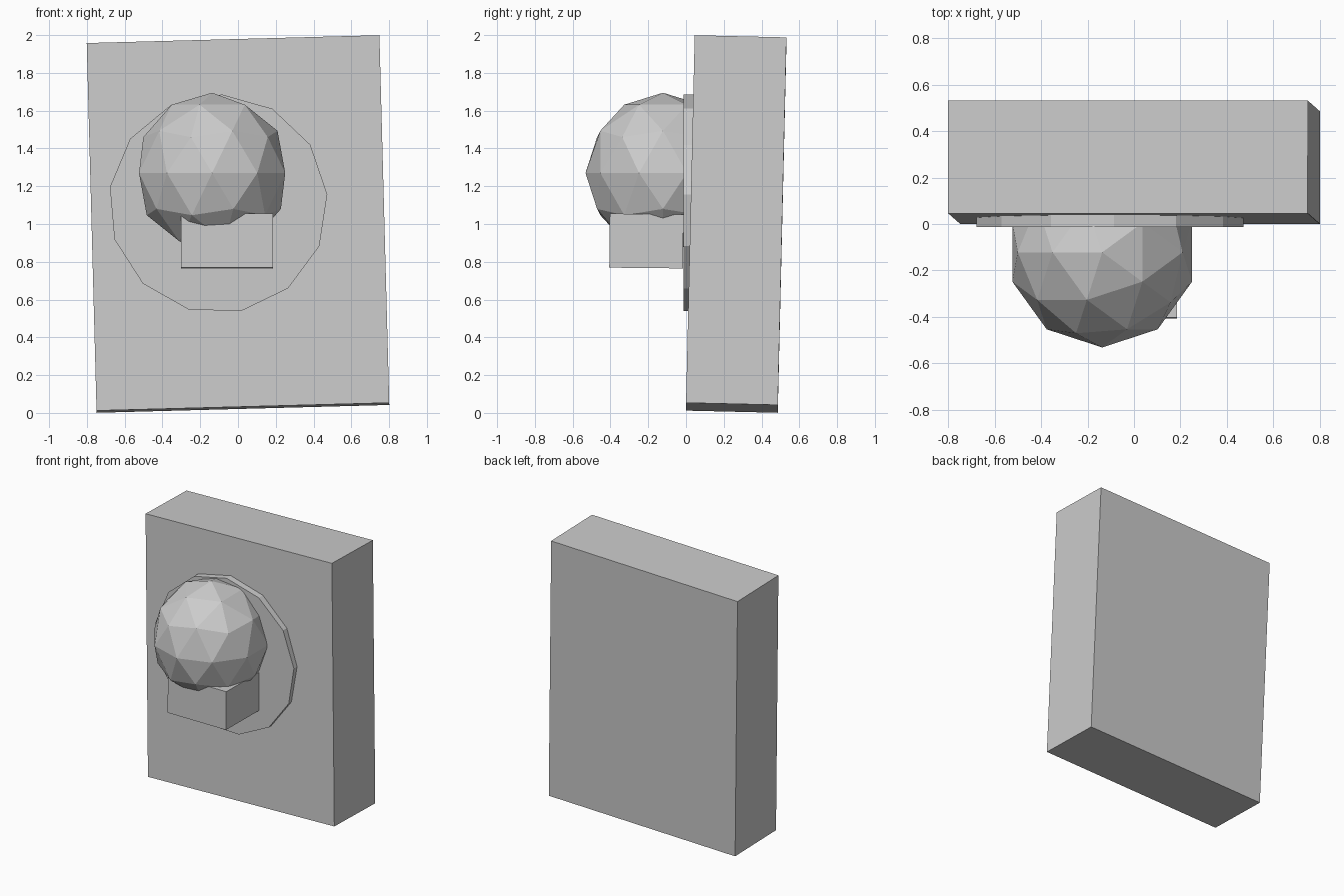
import bpy, bmesh, math
from mathutils import Matrix, Vector

if "Cube" in bpy.data.objects:
    bpy.data.objects.remove(bpy.data.objects["Cube"])

grey = bpy.data.materials.new("light grey")
grey.diffuse_color = (0.6, 0.6, 0.6, 1)
grey.use_nodes = True
grey.node_tree.nodes["Principled BSDF"].inputs["Base Color"].default_value = grey.diffuse_color


def make(name, build, matrix):
    """Build one flat-shaded part from a bmesh primitive and a placement."""
    bm = bmesh.new()
    build(bm)
    bm.transform(matrix)
    bmesh.ops.recalc_face_normals(bm, faces=bm.faces)
    mesh = bpy.data.meshes.new(name)
    bm.to_mesh(mesh)
    bm.free()
    mesh.materials.append(grey)
    obj = bpy.data.objects.new(name, mesh)
    bpy.context.collection.objects.link(obj)


def cube(bm):
    bmesh.ops.create_cube(bm, size=1)


def ball(bm):
    bmesh.ops.create_icosphere(bm, subdivisions=2, radius=1)


def disc(bm):
    bmesh.ops.create_cone(bm, cap_ends=True, segments=13, radius1=1, radius2=1, depth=1)
    # turn the first corner onto a known angle, then stand the disc upright
    first = min((v.co for v in bm.verts), key=lambda c: abs(math.atan2(c.y, c.x)))
    spin = math.radians(5) - math.atan2(first.y, first.x)
    bm.transform(Matrix.Rotation(math.pi / 2, 4, 'X') @ Matrix.Rotation(spin, 4, 'Z'))


def place(loc, scale, rot=Matrix.Identity(4)):
    return Matrix.Translation(loc) @ rot @ Matrix.Diagonal((*scale, 1))


def tilt(x, y):
    return (Matrix.Rotation(math.radians(y), 4, 'Y')
            @ Matrix.Rotation(math.radians(x), 4, 'X'))


# slightly leaning slab
make("slab", cube, place((0, 0.266, 1.0), (1.55, 0.486, 1.947), tilt(-1.35, -1.53)))
# thin thirteen-sided plate on the slab front
make("round_plate", disc, place((-0.105, 0.018, 1.106), (0.58, 0.06, 0.58)))
# faceted ball
make("ball", ball, place((-0.137, -0.122, 1.27), (0.407, 0.41, 0.425),
                         Matrix.Rotation(math.pi, 4, 'Z')))
# block below the ball
make("block", cube, place((-0.058, -0.21, 0.91), (0.485, 0.39, 0.286), tilt(-0.6, 0)))
